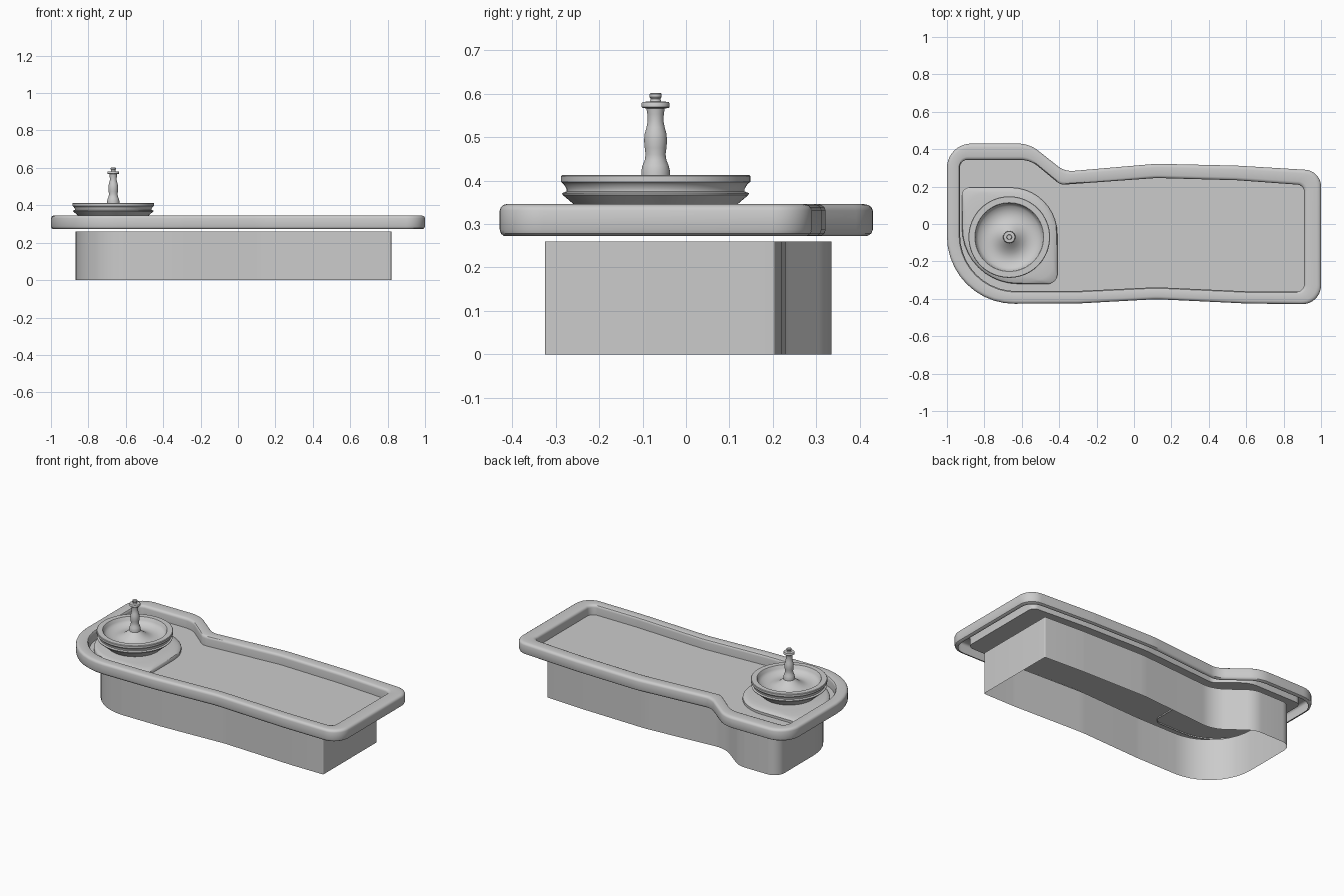
import bpy, bmesh, math
from mathutils import Vector

if "Cube" in bpy.data.objects:
    bpy.data.objects.remove(bpy.data.objects["Cube"])

SEG = 10


def outline(corners):
    """Counter-clockwise polygon of (x, y, radius) with rounded corners."""
    n = len(corners)
    pts = [Vector(c[:2]) for c in corners]
    result = []
    for i in range(n):
        p, r = pts[i], corners[i][2]
        a = (p - pts[i - 1]).normalized()
        b = (pts[(i + 1) % n] - p).normalized()
        turn = math.atan2(a.x * b.y - a.y * b.x, a.dot(b))
        sign = 1 if turn > 0 else -1
        start = p - a * r * math.tan(abs(turn) / 2)
        centre = start + Vector((-a.y, a.x)) * r * sign
        t0 = math.atan2(start.y - centre.y, start.x - centre.x)
        for k in range(SEG + 1):
            t = t0 + turn * k / SEG
            result.append((centre.x + r * math.cos(t), centre.y + r * math.sin(t)))
    return result


def loft(name, rings, cap_top=False):
    """Join rings of 3D points with quads."""
    bm = bmesh.new()
    loops = [[bm.verts.new(p) for p in ring] for ring in rings]
    for low, high in zip(loops, loops[1:]):
        for i in range(len(low)):
            j = (i + 1) % len(low)
            bm.faces.new((low[i], low[j], high[j], high[i]))
    if cap_top:
        bm.faces.new(loops[-1])
    bmesh.ops.recalc_face_normals(bm, faces=bm.faces)
    mesh = bpy.data.meshes.new(name)
    bm.to_mesh(mesh)
    bm.free()
    obj = bpy.data.objects.new(name, mesh)
    bpy.context.collection.objects.link(obj)
    bpy.ops.object.select_all(action='DESELECT')
    bpy.context.view_layer.objects.active = obj
    obj.select_set(True)
    bpy.ops.object.shade_smooth_by_angle(angle=math.radians(35))
    return obj


def swept(name, outer, inner, profile, **kw):
    """Loft a profile of (blend from outer to inner outline, z)."""
    rings = []
    for f, z in profile:
        mix = [tuple(p + (q - p) * f for p, q in zip(c, d)) for c, d in zip(outer, inner)]
        rings.append([(x, y, z) for x, y in outline(mix)])
    return loft(name, rings, **kw)


def turned(name, profile, centre, sides=48, **kw):
    """Lathe a profile of (radius, z) about a vertical axis."""
    angles = [2 * math.pi * i / sides for i in range(sides)]
    return loft(name, [[(centre[0] + r * math.cos(t), centre[1] + r * math.sin(t), z)
                        for t in angles] for r, z in profile], **kw)


rim_outer = [(1, -.43, .1), (1, .285, .09), (.55, .312, .4), (.12, .322, .6),
             (-.37, .28, .12), (-.56, .43, .18), (-1, .43, .13), (-1, -.428, .36),
             (-.3, -.425, .5), (.12, -.402, .6), (.6, -.425, .5)]
rim_inner = [(.91, -.362, .04), (.91, .208, .04), (.55, .234, .4), (.12, .246, .6),
             (-.393, .209, .06), (-.555, .343, .15), (-.93, .343, .04), (-.93, -.36, .30),
             (-.3, -.358, .5), (.12, -.338, .6), (.6, -.36, .5)]
body_shape = [(.82, -.325, .006), (.82, .205, .006), (.55, .22, .4), (.12, .23, .6),
              (-.41, .19, .2), (-.6, .335, .14), (-.87, .335, .07), (-.87, -.325, .3),
              (-.3, -.325, .5), (.12, -.305, .6), (.6, -.325, .5)]
plate_outer = [(-.41, -.32, .05), (-.41, .195, .25), (-.92, .195, .04), (-.92, -.32, .3)]
plate_inner = [(-.45, -.28, .15), (-.45, .145, .21), (-.88, .145, .2), (-.88, -.28, .21)]

# Basin: hollow rounded rim, open below, with inner walls down to a flat floor
swept("basin", rim_outer, rim_inner, [
    (.25, .272), (.13, .273), (.04, .278), (0, .287), (0, .331), (.04, .339),
    (.13, .344), (.25, .346), (.80, .346), (.92, .343), (.98, .337), (1, .330),
    (1, .285)], cap_top=True)

# Open-ended wall of the base
swept("base_wall", body_shape, body_shape, [(0, 0), (0, .26)])

# Corner plate rising gently toward the dish
swept("corner_plate", plate_outer, plate_inner,
      [(0, .277), (0, .300), (.1, .306), (.5, .312), (1, .316)], cap_top=True)

# Dish with a moulded edge and a domed middle
axis = (-.667, -.07)
turned("dish", [
    (.15, .312), (.188, .345), (.214, .367), (.215, .371), (.205, .375), (.205, .381),
    (.211, .391), (.214, .394), (.218, .397), (.218, .410), (.215, .413), (.184, .413),
    (.181, .410), (.178, .393), (.165, .380), (.140, .369), (.112, .366), (.085, .373),
    (.060, .388), (.042, .403), (.032, .412)], axis, sides=64, cap_top=True)

# Turned spindle with a collar and small knob
turned("spindle", [
    (.033, .408), (.033, .422), (.030, .435), (.025, .447), (.023, .460), (.025, .475),
    (.0265, .492), (.025, .508), (.021, .522), (.018, .537), (.019, .553), (.021, .566),
    (.030, .567), (.032, .569), (.032, .578), (.030, .581), (.013, .582), (.011, .588),
    (.014, .592), (.014, .599), (.012, .601)], axis, sides=32, cap_top=True)
